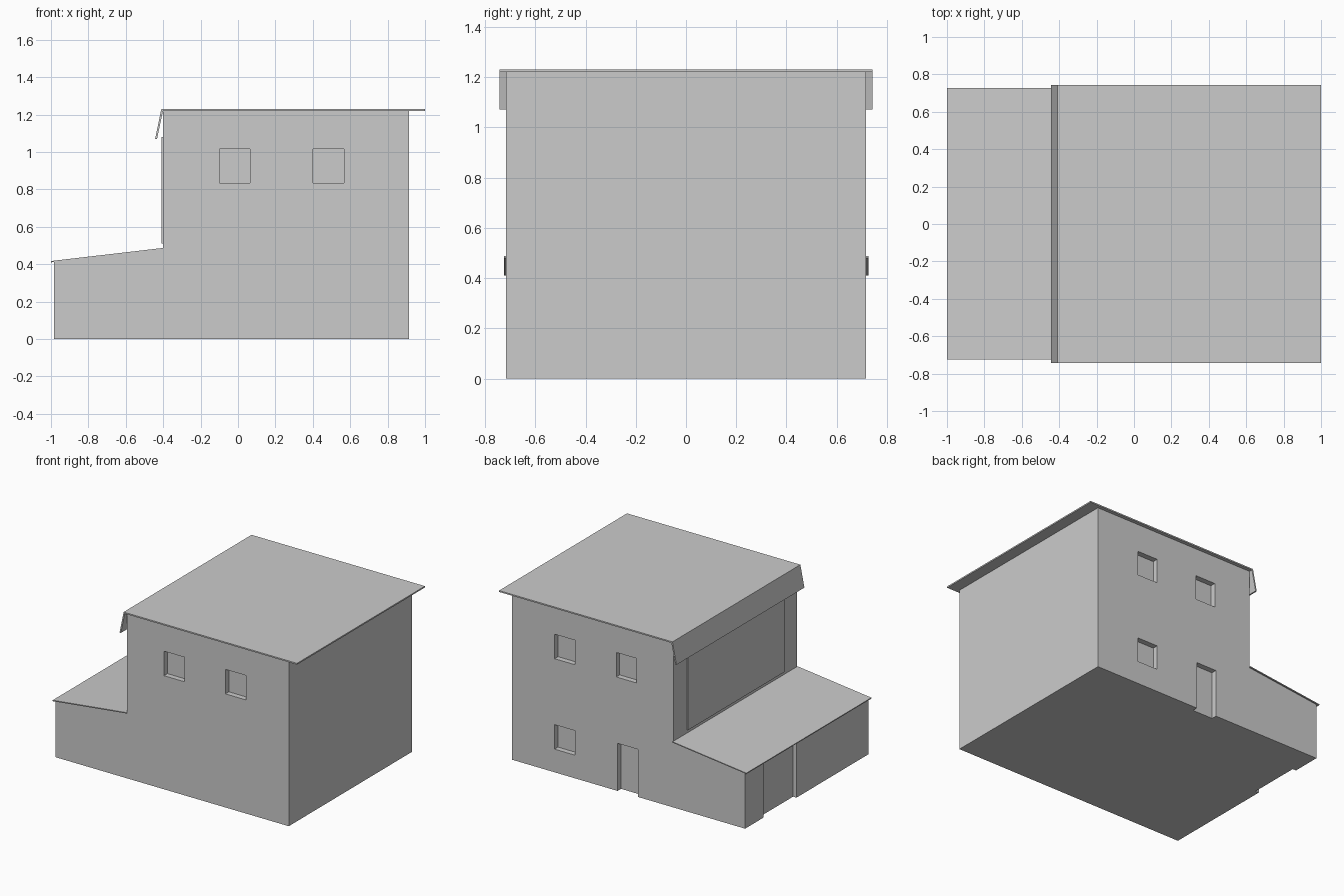
import bpy
import bmesh
from mathutils import Vector

cube = bpy.data.objects.get("Cube")
if cube:
    bpy.data.objects.remove(cube, do_unlink=True)

GREY = (0.6, 0.6, 0.6, 1)
plaster = bpy.data.materials.new("plain grey")
plaster.use_nodes = True
plaster.diffuse_color = GREY
plaster.node_tree.nodes["Principled BSDF"].inputs["Base Color"].default_value = GREY


def prism(name, profile, y0, y1):
    """Extrude an (x, z) profile from y0 to y1."""
    bm = bmesh.new()
    face = bm.faces.new([bm.verts.new((x, y0, z)) for x, z in profile])
    side = bmesh.ops.extrude_face_region(bm, geom=[face])
    verts = [v for v in side["geom"] if isinstance(v, bmesh.types.BMVert)]
    bmesh.ops.translate(bm, verts=verts, vec=Vector((0, y1 - y0, 0)))
    bmesh.ops.recalc_face_normals(bm, faces=bm.faces)
    mesh = bpy.data.meshes.new(name)
    bm.to_mesh(mesh)
    bm.free()
    mesh.materials.append(plaster)
    obj = bpy.data.objects.new(name, mesh)
    bpy.context.collection.objects.link(obj)
    return obj


def box(name, x0, x1, y0, y1, z0, z1):
    return prism(name, [(x0, z0), (x1, z0), (x1, z1), (x0, z1)], y0, y1)


def carve(target, cutter):
    """Cut a recess into target and discard the cutter."""
    cutter.hide_render = True
    mod = target.modifiers.new("recess", "BOOLEAN")
    mod.operation = "DIFFERENCE"
    mod.solver = "EXACT"
    mod.object = cutter
    bpy.context.view_layer.objects.active = target
    bpy.ops.object.modifier_apply(modifier=mod.name)
    bpy.data.objects.remove(cutter, do_unlink=True)


WALL_Y = 0.717
DEPTH = 0.04
WINDOWS = [(-0.10, 0.065), (0.40, 0.567)]

# Main two-storey block with recessed windows and back door
house = box("house_walls", -0.4, 0.915, -WALL_Y, WALL_Y, 0, 1.22)
inner, outer = WALL_Y - DEPTH, WALL_Y + 0.1
for x0, x1 in WINDOWS:
    carve(house, box("cutter", x0, x1, -outer, -inner, 0.835, 1.015))
    carve(house, box("cutter", x0, x1, inner, outer, 0.835, 1.015))
carve(house, box("cutter", 0.40, 0.567, inner, outer, 0.17, 0.35))
carve(house, box("cutter", -0.11, 0.055, inner, outer, -0.1, 0.35))

# Flat roof slab and slanted fascia
box("main_roof", -0.41, 1.0, -0.743, 0.743, 1.22, 1.23)
prism("slanted_fascia",
      [(-0.41, 1.23), (-0.4, 1.225), (-0.433, 1.07), (-0.443, 1.07)],
      -0.743, 0.743)

# Wide panel on the upper side wall
box("upper_panel", -0.408, -0.399, -0.56, 0.56, 0.51, 1.08)

# Lean-to annex with recessed garage opening
annex = prism("annex_walls",
              [(-0.983, 0), (-0.4, 0), (-0.4, 0.48), (-0.983, 0.412)],
              -WALL_Y, WALL_Y)
carve(annex, box("cutter", -1.1, -0.955, 0.12, 0.505, -0.1, 0.6))
prism("annex_roof",
      [(-1.0, 0.41), (-0.4, 0.48), (-0.4, 0.487), (-1.0, 0.417)],
      -0.725, 0.727)
